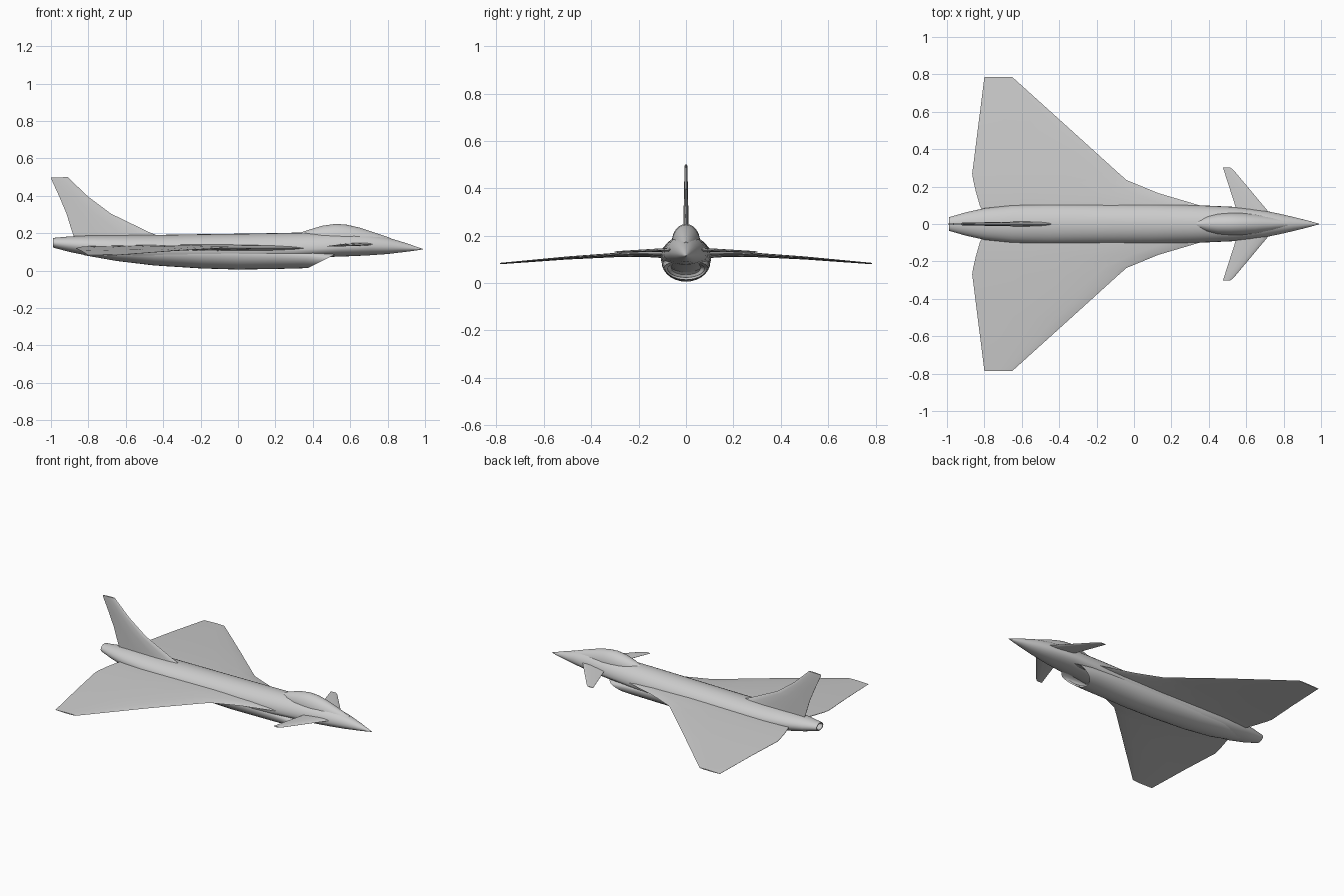
import bpy, bmesh, math
from mathutils import Vector


def finish(name, bm, angle=40, mirror=False):
    bmesh.ops.recalc_face_normals(bm, faces=bm.faces)
    me = bpy.data.meshes.new(name)
    bm.to_mesh(me)
    bm.free()
    ob = bpy.data.objects.new(name, me)
    bpy.context.collection.objects.link(ob)
    if mirror:
        mod = ob.modifiers.new("Mirror", 'MIRROR')
        mod.use_axis = (False, True, False)
    bpy.ops.object.select_all(action='DESELECT')
    ob.select_set(True)
    bpy.context.view_layer.objects.active = ob
    bpy.ops.object.shade_smooth_by_angle(angle=math.radians(angle))
    return ob


def bridge(bm, rings):
    """Skin a list of closed rings and cap both ends."""
    rings = [[bm.verts.new(p) for p in r] for r in rings]
    n = len(rings[0])
    for a, b in zip(rings, rings[1:]):
        for i in range(n):
            bm.faces.new((a[i], a[(i + 1) % n], b[(i + 1) % n], b[i]))
    bm.faces.new(rings[0])
    bm.faces.new(rings[-1])


def body(name, sections, n=28):
    """Sections: x, half width, bottom, widest height, top, rake (x per z)."""
    rings = []
    for x, hw, zb, zm, zt, rake in sections:
        ring = []
        for i in range(n):
            t = 2 * math.pi * i / n
            s = math.sin(t)
            z = zm + s * ((zt - zm) if s > 0 else (zm - zb))
            ring.append((x + rake * (z - zb), hw * math.cos(t), z))
        rings.append(ring)
    bm = bmesh.new()
    bridge(bm, rings)
    return finish(name, bm)


def foil(name, stations, normal, mirror):
    """Stations: leading edge point, trailing edge point, thickness."""
    profile = [(0, 0), (.04, .4), (.15, .8), (.38, 1), (.7, .7), (1, .12),
               (1, -.12), (.7, -.7), (.38, -1), (.15, -.8), (.04, -.4)]
    normal = Vector(normal)
    rings = [[Vector(le).lerp(Vector(te), u) + normal * v * th / 2
              for u, v in profile] for le, te, th in stations]
    bm = bmesh.new()
    bridge(bm, rings)
    return finish(name, bm, 35, mirror)


# Main fuselage, starting inside the exhaust nozzle and ending at the nose
body("fuselage", [
    (-.90, .026, .133, .150, .167, 0),
    (-.99, .030, .130, .150, .170, 0),
    (-.99, .036, .124, .149, .175, 0),
    (-.90, .062, .100, .140, .183, 0),
    (-.80, .084, .080, .132, .188, 0),
    (-.65, .101, .060, .125, .190, 0),
    (-.45, .107, .034, .118, .191, 0),
    (-.20, .107, .030, .112, .195, 0),
    (.10, .107, .035, .110, .199, 0),
    (.30, .102, .055, .112, .203, 0),
    (.42, .097, .070, .116, .204, 0),
    (.53, .092, .075, .122, .204, 0),
    (.62, .083, .078, .126, .202, 0),
    (.70, .071, .082, .130, .195, 0),
    (.80, .050, .089, .128, .177, 0),
    (.90, .026, .101, .122, .147, 0),
    (.96, .010, .109, .117, .126, 0),
    (.99, .001, .114, .115, .116, 0)])

# Belly duct with a raked, hollow chin intake
body("belly_intake", [
    (.20, .060, .035, .060, .085, 1.2),
    (.375, .078, .024, .062, .088, 2.0),
    (.375, .091, .014, .068, .094, 2.0),
    (.32, .097, .012, .075, .115, 1.0),
    (.20, .101, .009, .085, .130, 0),
    (.00, .103, .006, .090, .135, 0),
    (-.20, .103, .012, .095, .140, 0),
    (-.45, .100, .028, .100, .140, 0),
    (-.65, .088, .052, .105, .140, 0),
    (-.82, .055, .082, .120, .140, 0)])

# Bubble canopy
body("canopy", [
    (.33, .018, .150, .170, .202, 0),
    (.39, .043, .150, .175, .222, 0),
    (.45, .055, .150, .175, .240, 0),
    (.52, .060, .150, .172, .250, 0),
    (.58, .059, .150, .168, .246, 0),
    (.65, .053, .145, .160, .230, 0),
    (.73, .041, .135, .150, .204, 0),
    (.82, .024, .120, .138, .173, 0)])

# Cranked delta wings
foil("wing", [
    ((.46, .05, .118), (-.80, .05, .128), .034),
    ((.35, .10, .120), (-.825, .10, .128), .034),
    ((.13, .165, .122), (-.845, .17, .125), .026),
    ((-.04, .235, .122), (-.860, .235, .121), .021),
    ((-.08, .27, .121), (-.865, .27, .119), .019),
    ((-.334, .50, .107), (-.836, .50, .105), .013),
    ((-.65, .785, .083), (-.80, .785, .082), .006)], (0, 0, 1), True)

# Canard foreplanes
foil("canard", [
    ((.745, .03, .142), (.56, .03, .142), .018),
    ((.715, .07, .141), (.55, .07, .141), .016),
    ((.535, .285, .132), (.481, .285, .132), .007),
    ((.515, .302, .131), (.475, .302, .131), .005)], (0, 0, 1), True)

# Vertical tail fin with a curved leading edge
foil("tail_fin", [
    ((-.40, 0, .175), (-.875, 0, .175), .028),
    ((-.48, 0, .208), (-.887, 0, .208), .025),
    ((-.68, 0, .305), (-.917, 0, .305), .020),
    ((-.80, 0, .395), (-.955, 0, .395), .016),
    ((-.89, 0, .480), (-.994, 0, .480), .013),
    ((-.91, 0, .500), (-1.0, 0, .498), .010)], (0, 1, 0), False)
